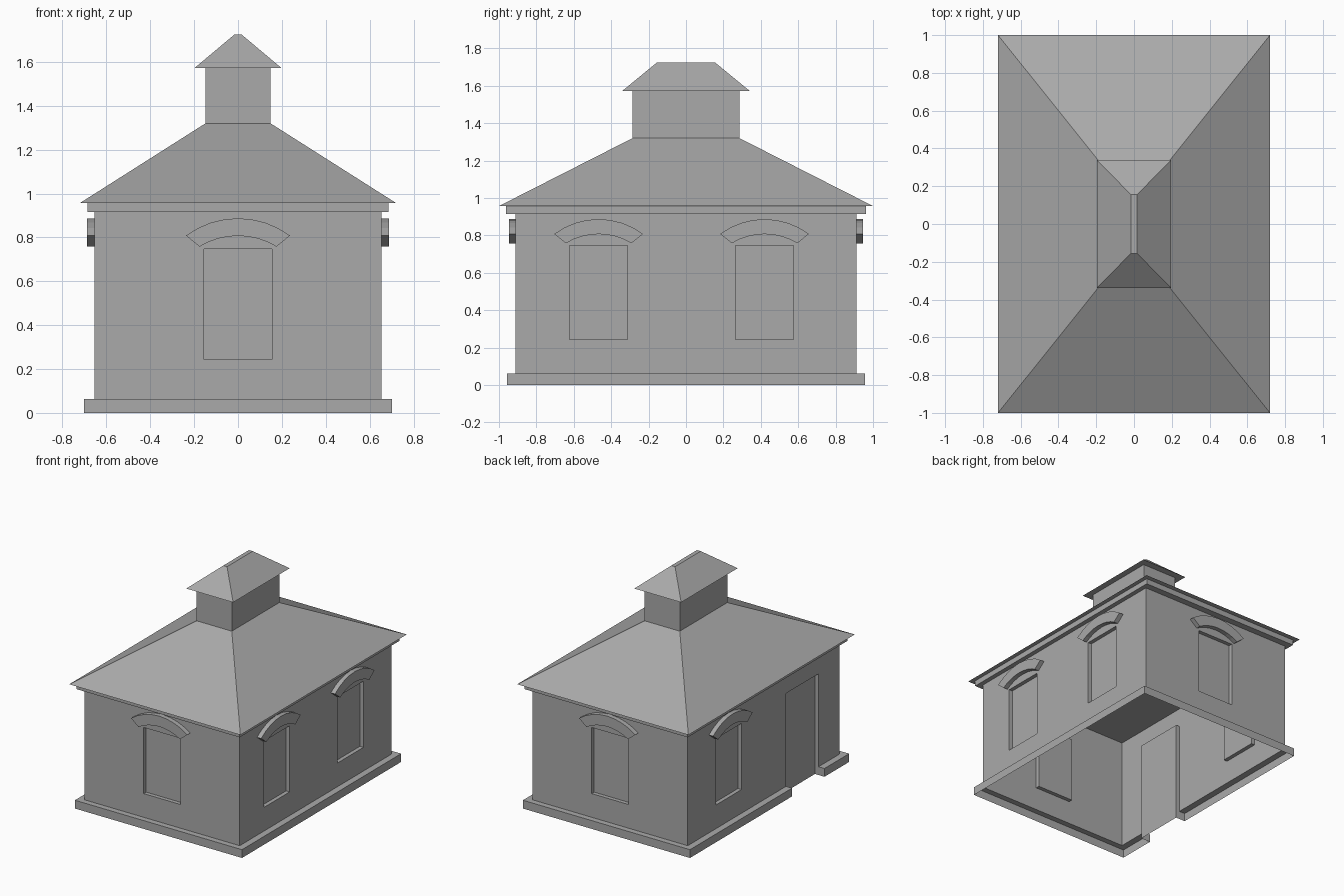
import bpy, bmesh, math
from mathutils import Matrix

cube = bpy.data.objects.get("Cube")
if cube:
    bpy.data.objects.remove(cube, do_unlink=True)

# Single plain grey
grey = bpy.data.materials.new("plain_grey")
grey.use_nodes = True
colour = (0.4, 0.4, 0.4, 1)
grey.diffuse_color = colour
grey.node_tree.nodes["Principled BSDF"].inputs["Base Color"].default_value = colour

HX, HY = 0.653, 0.912          # wall half sizes
SILL, EAVE = 0.063, 0.915      # wall bottom and top
RECESS = 0.03


def finish(name, bm, turn=0, solid=False):
    bmesh.ops.remove_doubles(bm, verts=bm.verts, dist=0.0001)
    if solid:
        bmesh.ops.recalc_face_normals(bm, faces=bm.faces)
    bmesh.ops.dissolve_limit(bm, angle_limit=0.01, verts=bm.verts, edges=bm.edges)
    bm.transform(Matrix.Rotation(math.radians(turn), 4, "Z"))
    mesh = bpy.data.meshes.new(name)
    bm.to_mesh(mesh)
    bm.free()
    mesh.materials.append(grey)
    obj = bpy.data.objects.new(name, mesh)
    bpy.context.collection.objects.link(obj)


def face(bm, *points):
    bm.faces.new([bm.verts.new(p) for p in points])


def frustum(name, low, z0, high, z1):
    """Rectangular block whose top may be smaller than its bottom."""
    bm = bmesh.new()
    bmesh.ops.create_cube(bm, size=2)
    for v in bm.verts:
        (hx, hy), z = (high, z1) if v.co.z > 0 else (low, z0)
        v.co = (v.co.x * hx, v.co.y * hy, z)
    finish(name, bm, solid=True)


def wall(name, half, dist, turn, openings):
    """Flat wall facing -y with recessed openings (u0, u1, z0, z1), then turned."""
    bm = bmesh.new()
    us = sorted({-half, half, *(u for o in openings for u in o[:2])})
    zs = sorted({SILL, EAVE, *(z for o in openings for z in o[2:] if z > SILL)})
    for a, b in zip(us, us[1:]):
        for c, d in zip(zs, zs[1:]):
            u, z = (a + b) / 2, (c + d) / 2
            if not any(o[0] < u < o[1] and o[2] < z < o[3] for o in openings):
                face(bm, (a, -dist, c), (b, -dist, c), (b, -dist, d), (a, -dist, d))
    # Recessed panels with their reveals
    for a, b, c, d in openings:
        outer = [(a, -dist, c), (b, -dist, c), (b, -dist, d), (a, -dist, d)]
        inner = [(u, y + RECESS, z) for u, y, z in outer]
        face(bm, *inner)
        for i in range(4):
            j = (i + 1) % 4
            if c > 0 or i > 0:
                face(bm, outer[i], outer[j], inner[j], inner[i])
    finish(name, bm, turn)


def hood(name, centre, dist, turn, steps=8):
    """Curved hood over a window."""
    def arc(half, top, rise):
        r = (half * half + rise * rise) / (2 * rise)
        limit = math.asin(half / r)
        angles = [limit * (2 * i / steps - 1) for i in range(steps + 1)]
        return [(centre + r * math.sin(t), top - r + r * math.cos(t)) for t in angles]

    upper, lower = arc(0.237, 0.887, 0.079), arc(0.175, 0.807, 0.049)
    bm = bmesh.new()
    for i in range(steps):
        ring = [lower[i], lower[i + 1], upper[i + 1], upper[i]]
        front = [(u, -dist - 0.035, z) for u, z in ring]
        back = [(u, -dist, z) for u, z in ring]
        face(bm, *front)
        face(bm, *reversed(back))
        for k in range(4):
            # Ends only at the two outer segments
            if k in (0, 2) or (k == 1 and i == steps - 1) or (k == 3 and i == 0):
                m = (k + 1) % 4
                face(bm, front[m], front[k], back[k], back[m])
    finish(name, bm, turn, solid=True)


# Walls with windows, hoods and the side door
def window(centre):
    return (centre - 0.155, centre + 0.155, 0.243, 0.746)


door = (0.27, 0.66, 0, 0.77)
sides = [("front", HX, HY, 0, [0], []),
         ("right_side", HY, HX, 90, [-0.467, 0.42], []),
         ("back", HX, HY, 180, [0], []),
         ("left_side", HY, HX, 270, [-0.42], [door])]
for name, half, dist, turn, centres, doors in sides:
    wall(name + "_wall", half, dist, turn, [window(c) for c in centres] + doors)
    for n, c in enumerate(centres, 1):
        hood(f"{name}_window_hood_{n}", c, dist, turn)

# Plinth: open-bottomed ledge running from one door jamb round to the other
PX, PY = 0.703, 0.956
near, far = -door[0], -door[1]
inner = [(-HX, near), (-HX, HY), (HX, HY), (HX, -HY), (-HX, -HY), (-HX, far)]
outer = [(-PX, near), (-PX, PY), (PX, PY), (PX, -PY), (-PX, -PY), (-PX, far)]
bm = bmesh.new()
for i in range(len(inner) - 1):
    (a, b), (c, d) = outer[i:i + 2], inner[i:i + 2]
    face(bm, (*b, 0), (*a, 0), (*a, SILL), (*b, SILL))
    face(bm, (*b, SILL), (*a, SILL), (*c, SILL), (*d, SILL))
for p, q in ((outer[0], inner[0]), (inner[-1], outer[-1])):
    face(bm, (*p, 0), (*q, 0), (*q, SILL), (*p, SILL))
finish("plinth", bm)

# Eaves, roof and rooftop vent
frustum("eaves_band", (0.687, 0.962), EAVE, (0.687, 0.962), 0.957)
frustum("main_roof", (0.72, 1.0), 0.957, (0.148, 0.286), 1.32)
frustum("roof_vent", (0.148, 0.286), 1.32, (0.148, 0.286), 1.575)
frustum("vent_roof", (0.197, 0.34), 1.573, (0.016, 0.155), 1.725)
